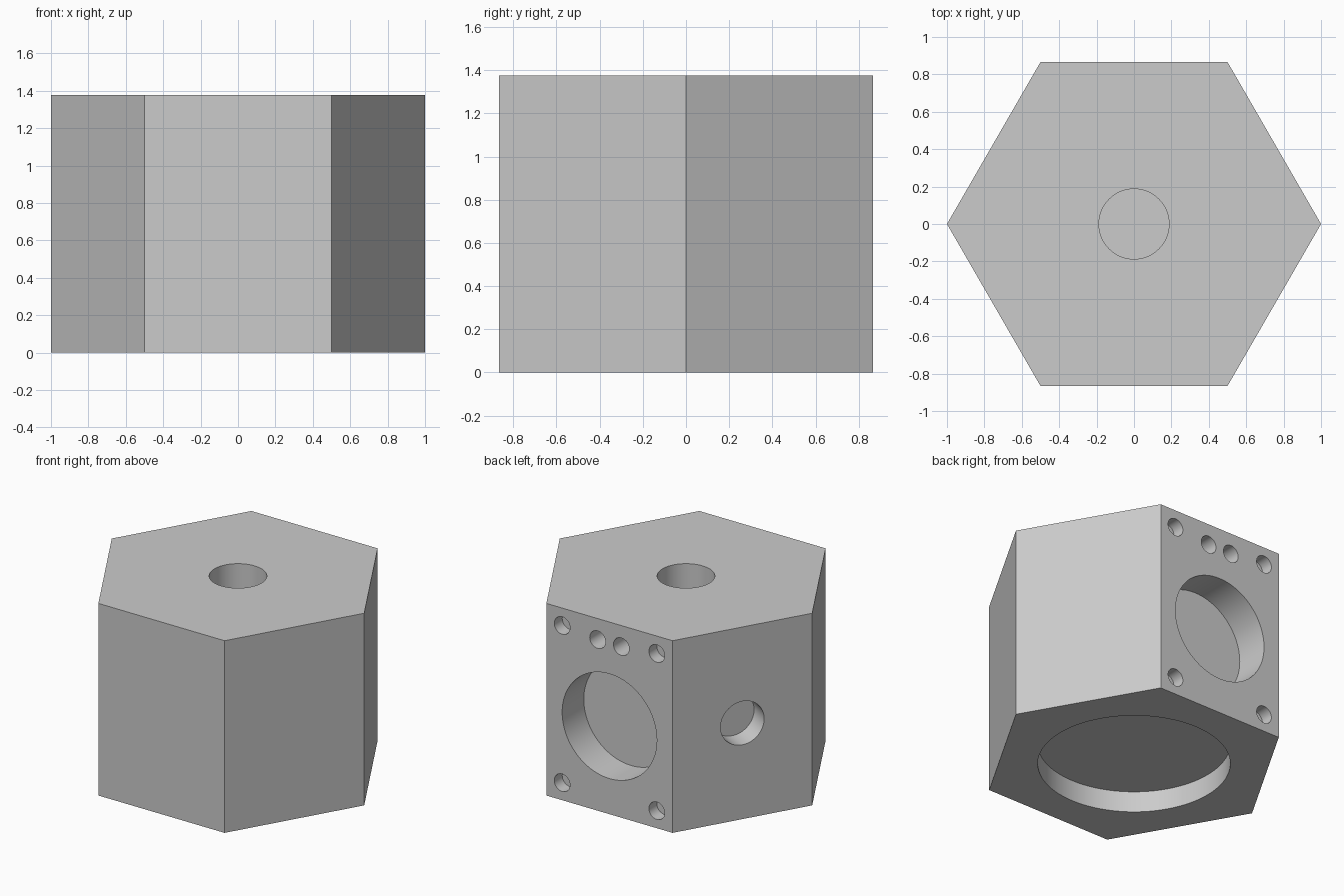
import bpy, bmesh
from math import radians
from mathutils import Matrix, Vector

cube = bpy.data.objects.get("Cube")
if cube:
    bpy.data.objects.remove(cube, do_unlink=True)

HEIGHT = 1.376
APOTHEM = 0.866

# Single grey material
grey = bpy.data.materials.new("plain grey")
grey.use_nodes = True
colour = (0.6, 0.6, 0.6, 1)
grey.diffuse_color = colour
grey.node_tree.nodes["Principled BSDF"].inputs["Base Color"].default_value = colour


def make_object(name, bm):
    bmesh.ops.recalc_face_normals(bm, faces=bm.faces)
    mesh = bpy.data.meshes.new(name)
    bm.to_mesh(mesh)
    bm.free()
    obj = bpy.data.objects.new(name, mesh)
    bpy.context.collection.objects.link(obj)
    mesh.materials.append(grey)
    return obj


def add_drill(bm, centre, outward, radius, depth, sides=64):
    """Add a cylinder that cuts a blind hole of the given depth."""
    outward = Vector(outward).normalized()
    over = 0.05
    middle = Vector(centre) + outward * (over - depth) / 2
    turn = outward.to_track_quat('Z', 'Y').to_matrix().to_4x4()
    bmesh.ops.create_cone(bm, cap_ends=True, segments=sides, radius1=radius,
                          radius2=radius, depth=depth + over,
                          matrix=Matrix.Translation(middle) @ turn)


# Hexagonal block, corners on the x axis
bm = bmesh.new()
bmesh.ops.create_cone(bm, cap_ends=True, segments=6, radius1=1, radius2=1,
                      depth=HEIGHT,
                      matrix=Matrix.Translation((0, 0, HEIGHT / 2))
                      @ Matrix.Rotation(radians(90), 4, 'Z'))
if max(v.co.x for v in bm.verts) < 0.99:
    bmesh.ops.rotate(bm, verts=bm.verts, matrix=Matrix.Rotation(radians(30), 3, 'Z'))
block = make_object("hexagonal_block", bm)

# Holes in the top and the bottom
bm = bmesh.new()
add_drill(bm, (0, 0, HEIGHT), (0, 0, 1), 0.1875, 0.375)
add_drill(bm, (0, 0, 0), (0, 0, -1), 0.625, 0.15, 96)

# Back face: wide recess, four corner holes and a pair of deeper holes
back = (0, 1, 0)
add_drill(bm, (0, APOTHEM, 0.63), back, 0.375, 0.245, 96)
for side in (-1, 1):
    for z in (0.125, HEIGHT - 0.125):
        add_drill(bm, (side * 0.375, APOTHEM, z), back, 0.0625, 0.09, 32)
    add_drill(bm, (side * 0.094, APOTHEM, 1.225), back, 0.0625, 0.25, 32)

# Round recess in the neighbouring face
slant = Vector((-0.866, 0.5, 0))
add_drill(bm, slant * APOTHEM + Vector((0, 0, HEIGHT / 2)), slant, 0.156, 0.155)
drills = make_object("hole_cutter", bm)
drills.hide_render = True

# Cut the holes and keep only the block
cut = block.modifiers.new("holes", 'BOOLEAN')
cut.operation = 'DIFFERENCE'
cut.solver = 'EXACT'
cut.object = drills
bpy.ops.object.select_all(action='DESELECT')
block.select_set(True)
bpy.context.view_layer.objects.active = block
bpy.ops.object.modifier_apply(modifier=cut.name)
bpy.data.objects.remove(drills, do_unlink=True)
bpy.ops.object.shade_smooth_by_angle(angle=radians(30))
